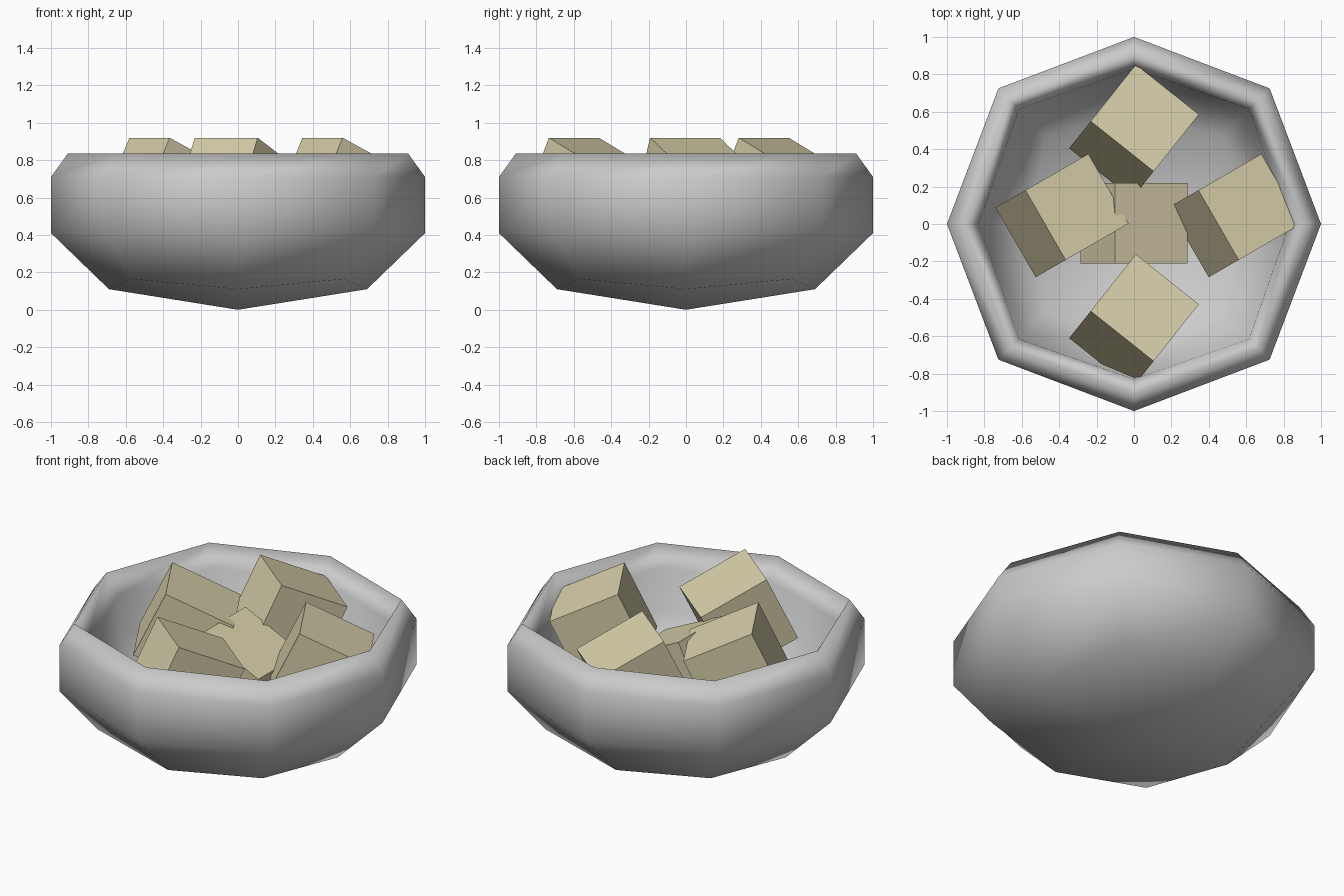
import bpy, bmesh, math
from mathutils import Vector

if "Cube" in bpy.data.objects:
    bpy.data.objects.remove(bpy.data.objects["Cube"])

# Bowl: eight-sided rings from the outer base over the rim to the inner floor
# (axis radius, axis height, corner offset in x and y, corner height)
RINGS = [
    (0.69, 0.11, 0.57, 0.165),
    (1.00, 0.41, 0.725, 0.42),
    (1.00, 0.71, 0.725, 0.71),
    (0.91, 0.835, 0.665, 0.835),
    (0.83, 0.71, 0.615, 0.71),
    (0.80, 0.46, 0.585, 0.46),
    (0.58, 0.25, 0.47, 0.29),
]

bm = bmesh.new()
loops = []
for r, z, c, zc in RINGS:
    loop = []
    for i in range(8):
        a = i * math.pi / 4
        rad, h = (r, z) if i % 2 == 0 else (c * math.sqrt(2), zc)
        loop.append(bm.verts.new((rad * math.cos(a), rad * math.sin(a), h)))
    loops.append(loop)
for lo, hi in zip(loops, loops[1:]):
    for i in range(8):
        j = (i + 1) % 8
        bm.faces.new((lo[i], lo[j], hi[j], hi[i]))

# Base and floor: four quads meeting in the middle
for loop, z in ((loops[0], 0.0), (loops[-1], 0.16)):
    mid = bm.verts.new((0, 0, z))
    for i in range(0, 8, 2):
        bm.faces.new((mid, loop[i], loop[i + 1], loop[(i + 2) % 8]))
bmesh.ops.recalc_face_normals(bm, faces=bm.faces)
for f in bm.faces:
    f.smooth = True
mesh = bpy.data.meshes.new("bowl")
bm.to_mesh(mesh)
bm.free()
bpy.context.collection.objects.link(bpy.data.objects.new("bowl", mesh))

# Tilted cubes resting in the bowl
cream = bpy.data.materials.new("cream")
cream.diffuse_color = (0.68, 0.62, 0.40, 1)
cream.use_nodes = True
cream.node_tree.nodes["Principled BSDF"].inputs["Base Color"].default_value = cream.diffuse_color


def cube(name, loc, turn):
    bpy.ops.mesh.primitive_cube_add(
        size=0.43, location=loc,
        rotation=(0, math.radians(25.5), math.radians(turn)))
    ob = bpy.context.object
    ob.name = name
    ob.data.materials.append(cream)


cube("center_cube", (0.0, 0.005, 0.468), 0)
cube("left_cube", (-0.385, 0.045, 0.633), 30)
cube("right_cube", (0.54, 0.045, 0.633), 30)
cube("back_cube", (0.0, 0.495, 0.633), 51.5)
cube("front_cube", (0.0, -0.52, 0.633), 51.5)
